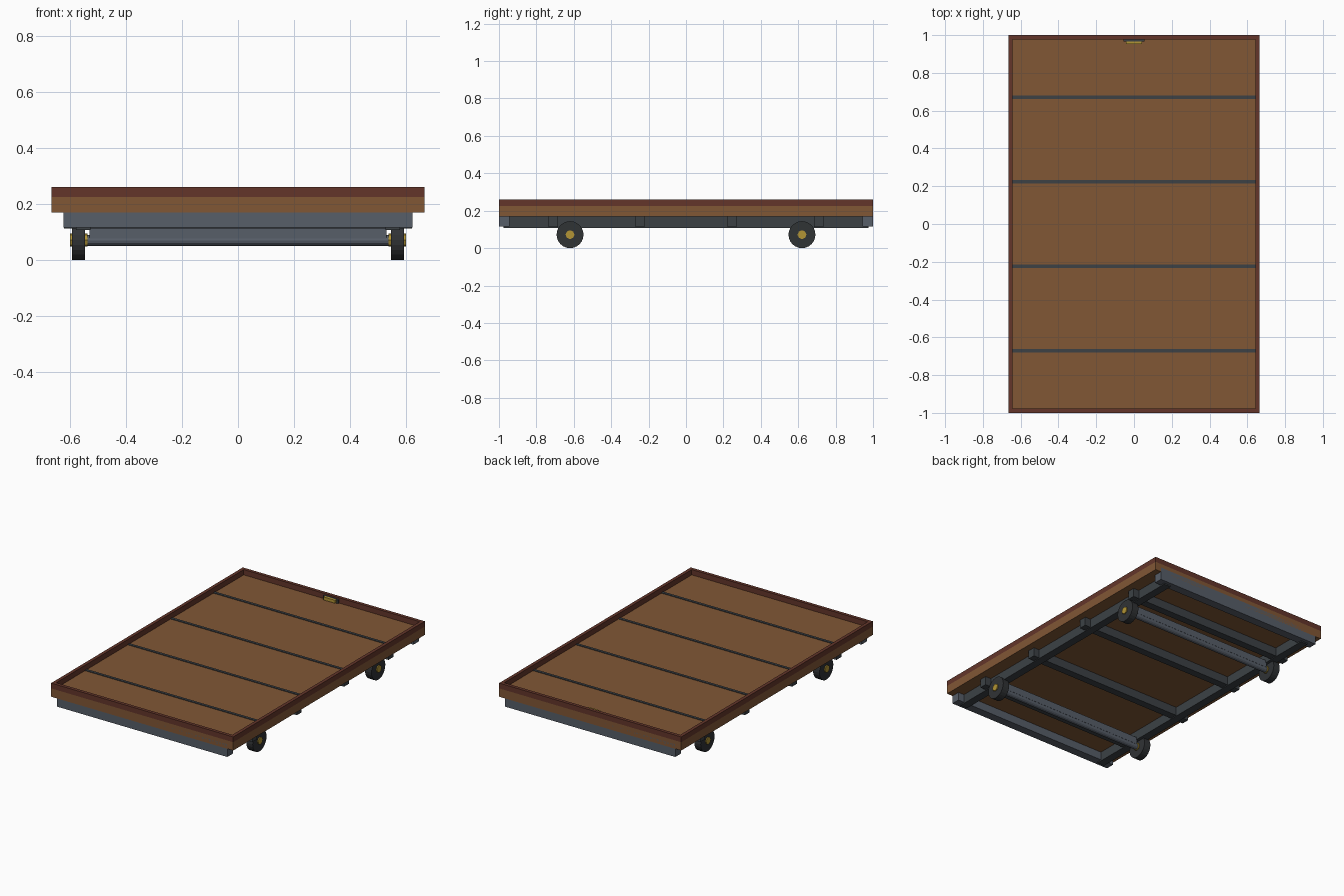
import bpy
import bmesh
import math
from mathutils import Matrix

old = bpy.data.objects.get("Cube")
if old:
    bpy.data.objects.remove(old, do_unlink=True)


def material(name, rgb):
    m = bpy.data.materials.new(name)
    m.use_nodes = True
    m.diffuse_color = (*rgb, 1)
    m.node_tree.nodes["Principled BSDF"].inputs["Base Color"].default_value = (*rgb, 1)
    m.roughness = 0.8
    return m


WOOD = material("plank brown", (0.22, 0.095, 0.036))
RIM = material("red brown trim", (0.125, 0.036, 0.023))
DARK = material("dark steel", (0.045, 0.053, 0.06))
STEEL = material("blue grey steel", (0.095, 0.112, 0.14))
RUBBER = material("wheel black", (0.03, 0.033, 0.036))
BRASS = material("brass", (0.45, 0.3, 0.035))


def finish(name, bm, mat):
    mesh = bpy.data.meshes.new(name)
    bm.to_mesh(mesh)
    bm.free()
    mesh.materials.append(mat)
    obj = bpy.data.objects.new(name, mesh)
    bpy.context.collection.objects.link(obj)
    return obj


def box(name, x, y, z, mat):
    """Box from (low, high) ranges on each axis."""
    bm = bmesh.new()
    bmesh.ops.create_cube(bm, size=1)
    for v in bm.verts:
        v.co = [r[0] + (c + 0.5) * (r[1] - r[0]) for c, r in zip(v.co, (x, y, z))]
    return finish(name, bm, mat)


def cylinder(name, x, y, z, radius, sides, mat):
    """Cylinder lying along x."""
    bm = bmesh.new()
    place = Matrix.Translation(((x[0] + x[1]) / 2, y, z)) @ Matrix.Rotation(math.pi / 2, 4, "Y")
    bmesh.ops.create_cone(bm, cap_ends=True, segments=sides, radius1=radius, radius2=radius,
                          depth=x[1] - x[0], matrix=place)
    return finish(name, bm, mat)


def span(a, b, side):
    return sorted((a * side, b * side))


W, L, T = 0.665, 1.0, 0.022

# Deck, with a raised trim around its edge
box("deck", (-W, W), (-L, L), (0.17, 0.225), WOOD)
for side, label in ((1, "left"), (-1, "right")):
    box(label + "_trim", span(W - T, W, side), (-L, L), (0.225, 0.26), RIM)
for side, label in ((1, "back"), (-1, "front")):
    box(label + "_trim", (T - W, W - T), span(L - T, L, side), (0.225, 0.26), RIM)

# Metal strips between the deck panels
for i, y in enumerate((-0.67, -0.223, 0.223, 0.67)):
    box(f"deck_strip_{i + 1}", (T - W, W - T), (y - 0.009, y + 0.009), (0.222, 0.229), DARK)

# Latch on the back trim
box("latch_plate", (-0.055, 0.055), (0.966, 0.978), (0.225, 0.25), DARK)
box("latch", (-0.042, 0.042), (0.952, 0.968), (0.23, 0.25), BRASS)

# Chassis rails and cross members
for side, label in ((1, "left"), (-1, "right")):
    box(label + "_rail", span(0.525, 0.578, side), (-0.977, 0.977), (0.108, 0.17), DARK)
for i, y in enumerate((-0.71, -0.246, 0.246, 0.71)):
    box(f"cross_member_{i + 1}", (-0.62, 0.62), (y - 0.025, y + 0.025), (0.113, 0.17), DARK)

# End beams, axles and wheels
for end, label in ((1, "back"), (-1, "front")):
    box(label + "_beam", (-0.622, 0.622), span(0.943, L, end), (0.116, 0.2), STEEL)
    y = 0.62 * end
    box(label + "_axle_support", (-0.53, 0.53), (y - 0.018, y + 0.018), (0.078, 0.125), STEEL)
    axle = cylinder(label + "_axle", (-0.56, 0.56), y, 0.07, 0.019, 12, STEEL)
    for side, hand in ((1, "left"), (-1, "right")):
        cylinder(f"{label}_{hand}_wheel", span(0.545, 0.592, side), y, 0.072, 0.072, 24, RUBBER)
        cylinder(f"{label}_{hand}_hub", span(0.537, 0.599, side), y, 0.072, 0.024, 8, BRASS)
